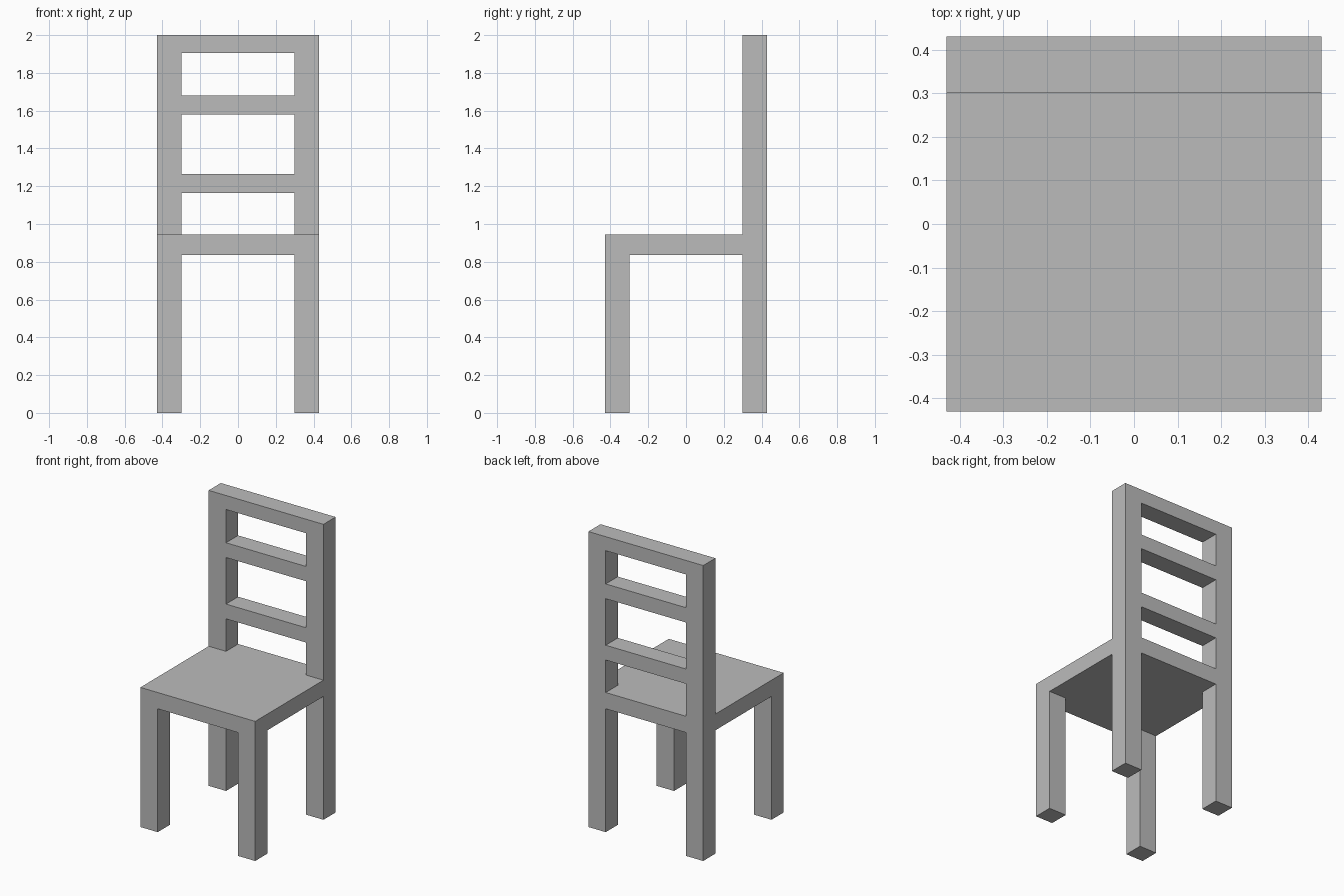
import bpy
import bmesh
from mathutils import Matrix, Vector

cube = bpy.data.objects.get("Cube")
if cube:
    bpy.data.objects.remove(cube, do_unlink=True)

# Plain grey finish
GREY = (0.5, 0.5, 0.5, 1.0)
grey = bpy.data.materials.new("plain grey")
grey.use_nodes = True
grey.diffuse_color = GREY
grey.node_tree.nodes["Principled BSDF"].inputs["Base Color"].default_value = GREY

HALF = 0.43        # half width and half depth of the chair
INNER = 0.30       # inner face of legs and posts
SEAT_LOW, SEAT_TOP = 0.835, 0.945
HEIGHT = 2.0


def box(name, low, high):
    """Box spanning two opposite corners."""
    low, high = Vector(low), Vector(high)
    bm = bmesh.new()
    scale = Matrix.Diagonal((high - low).to_4d())
    bmesh.ops.create_cube(bm, size=1, matrix=Matrix.Translation((low + high) / 2) @ scale)
    mesh = bpy.data.meshes.new(name)
    bm.to_mesh(mesh)
    bm.free()
    mesh.materials.append(grey)
    obj = bpy.data.objects.new(name, mesh)
    bpy.context.collection.objects.link(obj)
    return obj


# Seat slab
box("seat", (-HALF, -HALF, SEAT_LOW), (HALF, HALF, SEAT_TOP))

# Legs, and the back posts above the seat
for side, x0, x1 in (("right", -HALF, -INNER), ("left", INNER, HALF)):
    box(f"front_leg_{side}", (x0, -HALF, 0), (x1, -INNER, SEAT_LOW))
    box(f"back_leg_{side}", (x0, INNER, 0), (x1, HALF, SEAT_LOW))
    box(f"back_post_{side}", (x0, INNER, SEAT_TOP), (x1, HALF, HEIGHT))

# Cross rails between the posts
for name, z0, z1 in (("lower_slat", 1.165, 1.265),
                     ("upper_slat", 1.58, 1.68),
                     ("top_rail", 1.905, HEIGHT)):
    box(name, (-INNER, INNER, z0), (INNER, HALF, z1))
